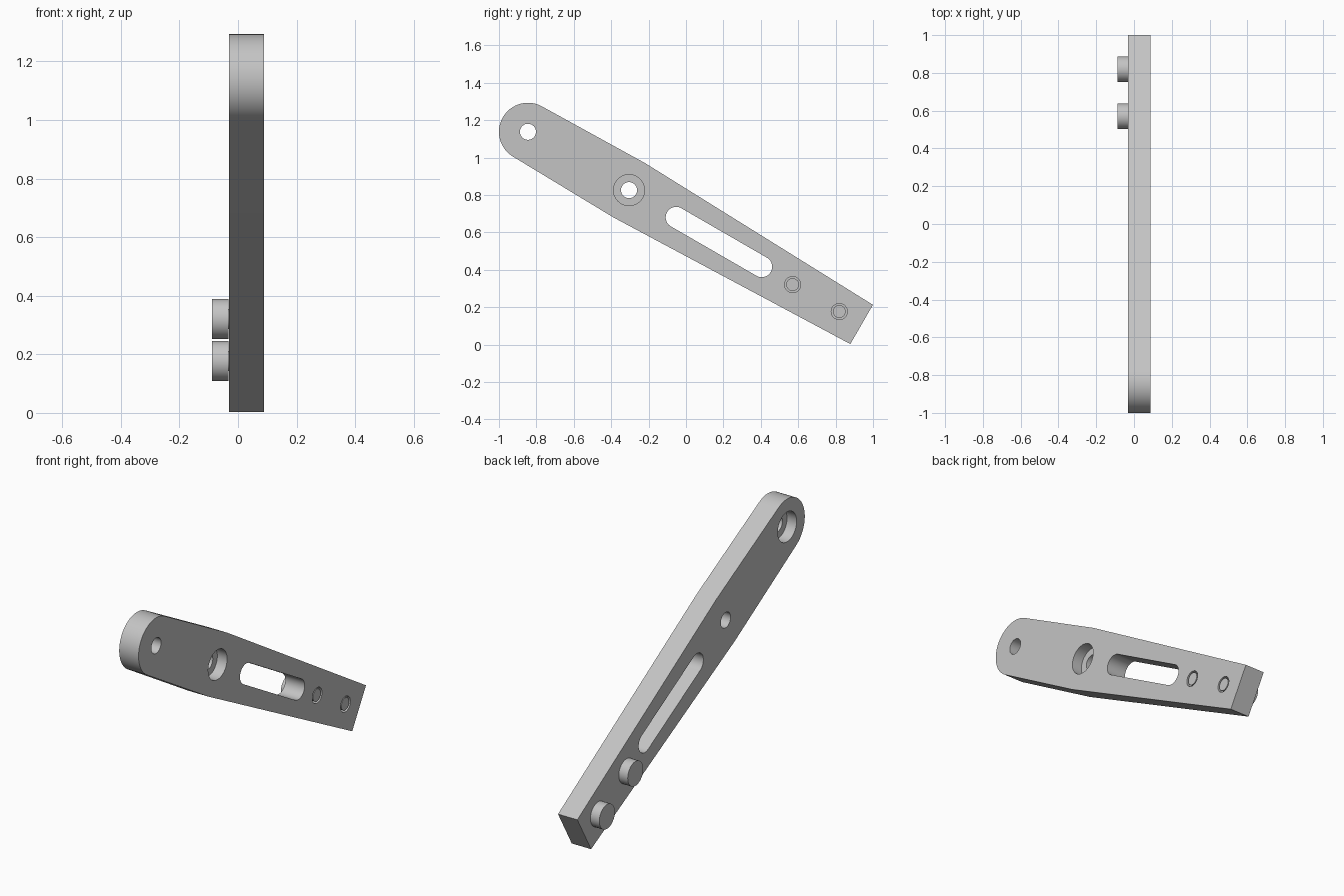
import bpy, bmesh
from math import sin, cos, pi, asin, radians
from mathutils import Vector

cube = bpy.data.objects.get("Cube")
if cube:
    bpy.data.objects.remove(cube, do_unlink=True)

grey = bpy.data.materials.new("grey metal")
grey.use_nodes = True
grey.diffuse_color = (0.55, 0.55, 0.55, 1)
grey.node_tree.nodes["Principled BSDF"].inputs["Base Color"].default_value = (0.55, 0.55, 0.55, 1)

# The arm slopes down towards the back from the pivot end
PIVOT = Vector((0, -0.845, 1.138))
TILT = radians(30)
ALONG = Vector((0, cos(TILT), -sin(TILT)))
ACROSS = Vector((0, sin(TILT), cos(TILT)))
X0, X1 = -0.031, 0.088
MID, END = 0.624, 2.06          # distances along the arm
R_PIVOT, R_MID, HALF_END = 0.155, 0.168, 0.121


def arc(u, r, a0, a1, n):
    return [(u + r * cos(a0 + (a1 - a0) * i / n), r * sin(a0 + (a1 - a0) * i / n))
            for i in range(n + 1)]


def circle(u, r, n=48):
    return arc(u, r, 0, 2 * pi, n)[:-1]


def prism(name, pts, x0, x1):
    """Extrude an outline drawn along/across the arm, from x0 to x1."""
    bm = bmesh.new()
    rings = [[bm.verts.new(PIVOT + ALONG * u + ACROSS * v + Vector((x, 0, 0)))
              for u, v in pts] for x in (x0, x1)]
    bm.faces.new(rings[0])
    bm.faces.new(rings[1])
    n = len(pts)
    for i in range(n):
        j = (i + 1) % n
        bm.faces.new((rings[0][i], rings[0][j], rings[1][j], rings[1][i]))
    bmesh.ops.recalc_face_normals(bm, faces=bm.faces)
    me = bpy.data.meshes.new(name)
    bm.to_mesh(me)
    bm.free()
    me.materials.append(grey)
    ob = bpy.data.objects.new(name, me)
    bpy.context.collection.objects.link(ob)
    return ob


def boolean(ob, pts, x0, x1, operation="DIFFERENCE"):
    tool = prism("cutter", pts, x0, x1)
    tool.hide_render = True
    mod = ob.modifiers.new("cut", "BOOLEAN")
    mod.operation, mod.solver, mod.object = operation, "EXACT", tool
    deps = bpy.context.evaluated_depsgraph_get()
    result = bpy.data.meshes.new_from_object(ob.evaluated_get(deps))
    ob.modifiers.clear()
    ob.data = result
    bpy.data.objects.remove(tool, do_unlink=True)


def smooth(ob):
    bpy.ops.object.select_all(action="DESELECT")
    ob.select_set(True)
    bpy.context.view_layer.objects.active = ob
    bpy.ops.object.shade_smooth_by_angle(angle=radians(30))


# Arm outline: round pivot end, bulge at the middle hole, square tapered end
t1 = pi / 2 + asin((R_MID - R_PIVOT) / MID)
t2 = pi / 2 - asin((R_MID - HALF_END) / (END - MID))
outline = (arc(0, R_PIVOT, t1, 2 * pi - t1, 48)
           + arc(MID, R_MID, -t1, -t2, 4)
           + [(END, -HALF_END), (END, HALF_END)]
           + arc(MID, R_MID, t2, t1, 4))
arm = prism("arm", outline, X0, X1)

# Pivot hole and middle hole, counterbored from opposite sides
boolean(arm, circle(0, 0.043), -1, 1)
boolean(arm, circle(0, 0.083), -1, 0.028)
boolean(arm, circle(MID, 0.043), -1, 1)
boolean(arm, circle(MID, 0.083), 0.028, 1)

# Long slot
slot = arc(0.915, 0.056, pi / 2, 3 * pi / 2, 24) + arc(1.443, 0.056, -pi / 2, pi / 2, 24)
boolean(arm, slot, -1, 1)

# Bolts with wide heads, sitting in clearance holes
for name, u in (("inner_bolt", 1.634), ("outer_bolt", 1.922)):
    boolean(arm, circle(u, 0.043), -1, 1)
    bolt = prism(name, circle(u, 0.068), -0.088, -0.033)
    boolean(bolt, circle(u, 0.034), -0.05, 0.086, "UNION")
    smooth(bolt)
smooth(arm)
